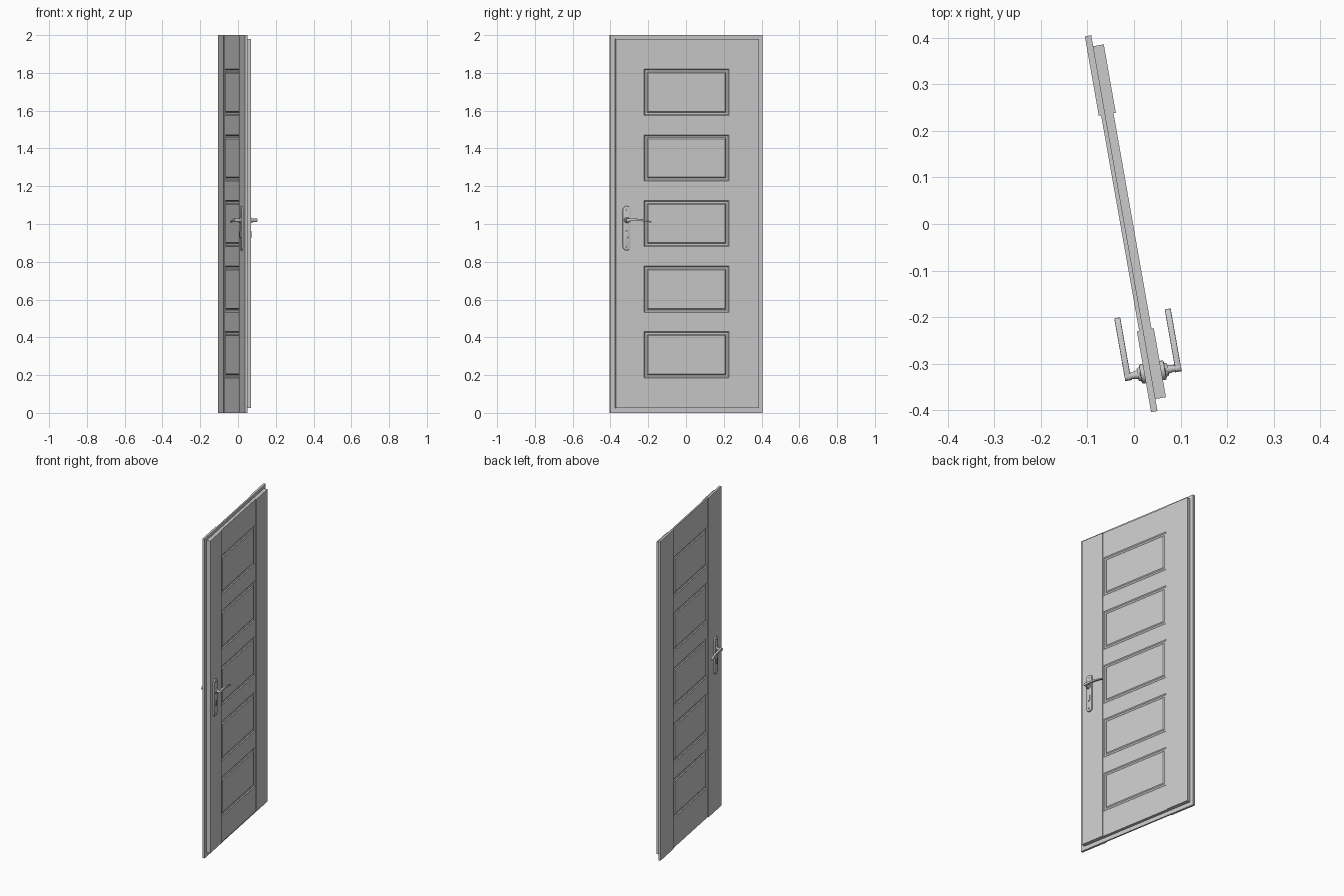
import bpy, bmesh, math
from mathutils import Matrix, Vector

if "Cube" in bpy.data.objects:
    bpy.data.objects.remove(bpy.data.objects["Cube"], do_unlink=True)

TURN = math.radians(10)          # the leaf stands slightly turned about z
MID = -0.0155                    # centre of the leaf's thickness
BACK, SEAM, FRONT = -0.034, -0.020, 0.003
STILE_L, STILE_R = -0.228, 0.242
STEP = 0.005                     # how far the middle sits behind the stiles
PANEL_TOPS = [1.82 - 0.3475 * i for i in range(5)]
PANEL_H = 0.245

grey = bpy.data.materials.new("plain grey")
grey.use_nodes = True
COLOUR = (0.6, 0.6, 0.6, 1)
grey.diffuse_color = COLOUR
grey.node_tree.nodes["Principled BSDF"].inputs["Base Color"].default_value = COLOUR


def finish(name, bm, smooth=False):
    bmesh.ops.recalc_face_normals(bm, faces=bm.faces)
    mesh = bpy.data.meshes.new(name)
    bm.to_mesh(mesh)
    bm.free()
    mesh.materials.append(grey)
    ob = bpy.data.objects.new(name, mesh)
    bpy.context.collection.objects.link(ob)
    ob.rotation_euler.z = TURN
    if smooth:
        bpy.ops.object.select_all(action="DESELECT")
        ob.select_set(True)
        bpy.context.view_layer.objects.active = ob
        bpy.ops.object.shade_smooth_by_angle(angle=math.radians(35))
    return ob


def box(x, y, z):
    bm = bmesh.new()
    size = [b - a for a, b in (x, y, z)]
    centre = Vector([(a + b) / 2 for a, b in (x, y, z)])
    bmesh.ops.create_cube(bm, size=1, matrix=Matrix.Translation(centre) @ Matrix.Diagonal((*size, 1)))
    return bm


def cut(bm, axis, value):
    point, normal = Vector(), Vector()
    point[axis], normal[axis] = value, 1
    bmesh.ops.bisect_plane(bm, geom=bm.verts[:] + bm.edges[:] + bm.faces[:],
                           plane_co=point, plane_no=normal)


def panelled_board(name, x, z, side):
    """Middle board with five moulded panels on its outer face."""
    bm = box(x, (STILE_L, STILE_R), z)
    left, right = -0.225, 0.232
    for y in (left, right):
        cut(bm, 1, y)
    for top in PANEL_TOPS:
        cut(bm, 2, top)
        cut(bm, 2, top - PANEL_H)
    bm.normal_update()
    panels = []
    for f in bm.faces:
        c = f.calc_center_median()
        if f.normal.x * side > 0.9 and left < c.y < right and \
                any(t - PANEL_H < c.z < t for t in PANEL_TOPS):
            panels.append(f)
    # sloped edge down, flat groove, sloped edge back up to the field
    for width, depth in ((0.008, -0.005), (0.014, 0), (0.008, 0.005)):
        bmesh.ops.inset_individual(bm, faces=panels, thickness=width, depth=depth)
    finish(name, bm)


# Door leaf: a wide rear layer and a rebated front layer
for layer, x, y, z, side in (
        ("rear", (BACK, SEAM), (-0.404, 0.415), (0, 2), -1),
        ("front", (SEAM, FRONT), (-0.378, 0.391), (0.025, 1.98), 1)):
    finish(layer + "_lock_stile", box(x, (y[0], STILE_L), z))
    finish(layer + "_hinge_stile", box(x, (STILE_R, y[1]), z))
    inner = (x[0] + STEP, x[1]) if side < 0 else (x[0], x[1] - STEP)
    panelled_board(layer + "_panels", inner, z, side)


# Handle parts, given by distance out from the middle of the leaf
HANDLE_Y, HANDLE_Z = -0.32, 1.02


def round_part(name, side, d0, d1, r0, r1, z, y=HANDLE_Y):
    bm = bmesh.new()
    place = Matrix.Translation((MID + side * (d0 + d1) / 2, y, z)) \
        @ Matrix.Rotation(side * math.pi / 2, 4, "Y")
    bmesh.ops.create_cone(bm, cap_ends=True, segments=20, radius1=r0, radius2=r1,
                          depth=d1 - d0, matrix=place)
    finish(name, bm, True)


def rounded_plate(name, side, d0, d1, r, low, high):
    bm = bmesh.new()
    ring = []
    for centre, start in ((high - r, 0), (low + r, math.pi)):
        for i in range(13):
            a = start + math.pi * i / 12
            ring.append(bm.verts.new((MID + side * d0, HANDLE_Y + r * math.cos(a),
                                      centre + r * math.sin(a))))
    face = bm.faces.new(ring)
    out = bmesh.ops.extrude_face_region(bm, geom=[face])["geom"]
    verts = [v for v in out if isinstance(v, bmesh.types.BMVert)]
    bmesh.ops.translate(bm, verts=verts, vec=(side * (d1 - d0), 0, 0))
    rim = [e for e in out if isinstance(e, bmesh.types.BMEdge)]
    bmesh.ops.bevel(bm, geom=rim, offset=0.003, segments=2, profile=0.5, affect="EDGES")
    finish(name, bm, True)


def lever(name, side):
    start, end = HANDLE_Y - 0.007, -0.192
    bm = box(sorted((MID + side * 0.0485, MID + side * 0.0615)), (start, end), (-1, 1))
    for i in range(1, 10):
        cut(bm, 1, start + (end - start) * i / 10)
    # gentle arch with a thinner tip
    for v in bm.verts:
        t = (v.co.y - start) / (end - start)
        arch = HANDLE_Z + 0.016 * t - 0.026 * t * t
        v.co.z = arch + v.co.z * (0.008 - 0.005 * t)
    sharp = [e for e in bm.edges if len(e.link_faces) == 2 and e.calc_face_angle(0) > 1]
    bmesh.ops.bevel(bm, geom=sharp, offset=0.002, segments=2, profile=0.5, affect="EDGES")
    finish(name, bm, True)


for label, side in (("front", 1), ("rear", -1)):
    rounded_plate(label + "_handle_plate", side, 0.018, 0.027, 0.021, 0.86, 1.095)
    round_part(label + "_handle_collar", side, 0.026, 0.033, 0.016, 0.013, HANDLE_Z)
    round_part(label + "_handle_stem", side, 0.032, 0.050, 0.010, 0.006, HANDLE_Z)
    round_part(label + "_handle_hub", side, 0.047, 0.0615, 0.009, 0.009, HANDLE_Z)
    lever(label + "_handle_lever", side)
    rounded_plate(label + "_lock_cylinder", side, 0.026, 0.031, 0.0085, 0.925, 0.965)
    for place, z in (("upper", 1.075), ("lower", 0.88)):
        round_part(f"{label}_{place}_screw", side, 0.026, 0.0285, 0.005, 0.004, z)
